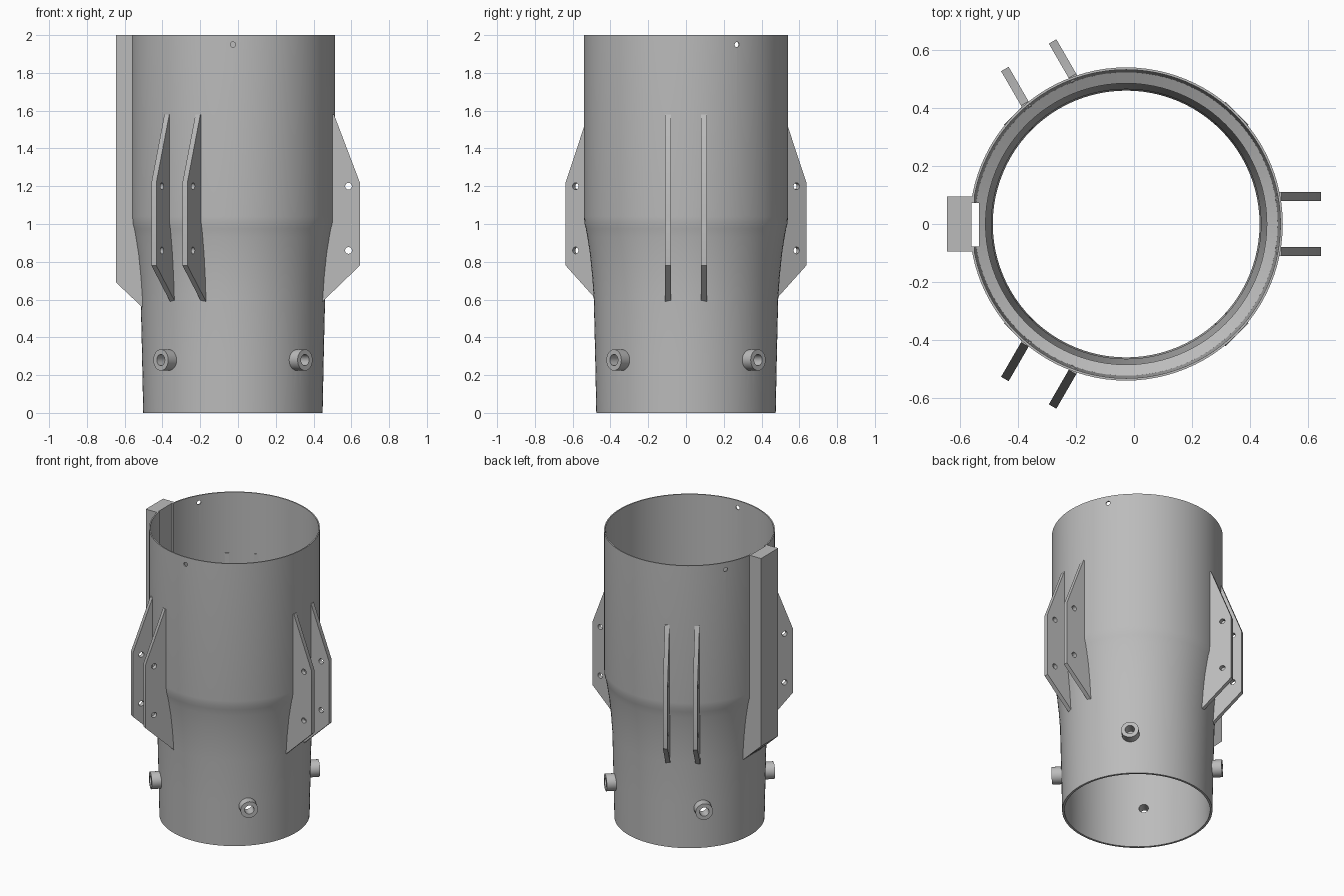
import bpy, bmesh, math
from mathutils import Matrix, Vector

cube = bpy.data.objects.get("Cube")
if cube:
    bpy.data.objects.remove(cube, do_unlink=True)

AXIS = Matrix.Translation((-0.027, 0, 0))   # tube axis, slightly off centre

metal = bpy.data.materials.new("grey_metal")
metal.use_nodes = True
GREY = (0.5, 0.5, 0.5, 1)
metal.diffuse_color = GREY
metal.node_tree.nodes["Principled BSDF"].inputs["Base Color"].default_value = GREY


def add_object(name, bm):
    bmesh.ops.remove_doubles(bm, verts=bm.verts, dist=1e-5)
    bmesh.ops.recalc_face_normals(bm, faces=bm.faces)
    mesh = bpy.data.meshes.new(name)
    bm.to_mesh(mesh)
    bm.free()
    mesh.materials.append(metal)
    obj = bpy.data.objects.new(name, mesh)
    bpy.context.collection.objects.link(obj)
    return obj


def turn(angle):
    return Matrix.Rotation(math.radians(angle), 4, "Z")


def lathe(name, profile, steps=96):
    """Revolve a closed (radius, z) profile about z."""
    bm = bmesh.new()
    verts = [bm.verts.new((r, 0, z)) for r, z in profile]
    edges = [bm.edges.new((a, b)) for a, b in zip(verts, verts[1:] + verts[:1])]
    bmesh.ops.spin(bm, geom=verts + edges, cent=(0, 0, 0), axis=(0, 0, 1),
                   angle=math.tau, steps=steps, use_merge=False)
    return add_object(name, bm)


def slab(name, outline, y, thickness):
    """Extrude an (x, z) outline along y, centred on y."""
    bm = bmesh.new()
    face = bm.faces.new([bm.verts.new((x, y - thickness / 2, z)) for x, z in outline])
    ext = bmesh.ops.extrude_face_region(bm, geom=[face])
    moved = [v for v in ext["geom"] if isinstance(v, bmesh.types.BMVert)]
    bmesh.ops.translate(bm, verts=moved, vec=(0, thickness, 0))
    return add_object(name, bm)


def rod(name, start, end, radius, segments=24):
    start, end = Vector(start), Vector(end)
    along = end - start
    bm = bmesh.new()
    place = Matrix.Translation((start + end) / 2) @ along.to_track_quat("Z", "Y").to_matrix().to_4x4()
    bmesh.ops.create_cone(bm, cap_ends=True, segments=segments, radius1=radius,
                          radius2=radius, depth=along.length, matrix=place)
    return add_object(name, bm)


def cut(obj, cutters):
    """Subtract the cutters from the object and delete them."""
    for c in cutters:
        c.hide_render = True
        mod = obj.modifiers.new("cut", "BOOLEAN")
        mod.operation, mod.solver, mod.object = "DIFFERENCE", "EXACT", c
    bpy.context.view_layer.update()
    graph = bpy.context.evaluated_depsgraph_get()
    mesh = bpy.data.meshes.new_from_object(obj.evaluated_get(graph))
    obj.modifiers.clear()
    obj.data = mesh
    for c in cutters:
        bpy.data.objects.remove(c, do_unlink=True)


def repeat(obj, angles):
    """Place the object at the first angle and copies at the others."""
    parts = [obj]
    for _ in angles[1:]:
        copy = obj.copy()
        bpy.context.collection.objects.link(copy)
        parts.append(copy)
    for part, angle in zip(parts, angles):
        part.matrix_world = AXIS @ turn(angle)
    return parts


def rail_slot():
    return slab("slot_cutter", [(-0.533, -0.1), (-0.508, -0.1), (-0.508, 2.1), (-0.533, 2.1)], -0.003, 0.15)


def radial(name, angle, z, inner, outer, radius):
    d = turn(angle) @ Vector((1, 0, 0))
    up = Vector((0, 0, z))
    return rod(name, d * inner + up, d * outer + up, radius)


parts = []
BOSS_ANGLES = [45, 135, 225, 315]
BOSS_Z = 0.28

# Stepped tube with a socket ledge inside
tube = lathe("tube", [
    (0.475, 0), (0.481, 0.3), (0.488, 0.6), (0.496, 0.72), (0.508, 0.84),
    (0.522, 0.93), (0.53, 0.975), (0.537, 1.0), (0.54, 1.04), (0.54, 2.0),
    (0.532, 2.0), (0.523, 0.99), (0.485, 0.97), (0.485, 0.93), (0.465, 0.55),
    (0.46, 0)])
holes = [radial("pin_cutter", a, 1.95, 0.4, 0.7, 0.014) for a in (30, 150, 270)]
holes += [radial("port_cutter", a, BOSS_Z, 0.3, 0.7, 0.03) for a in BOSS_ANGLES]
cut(tube, holes + [rail_slot()])
parts += repeat(tube, [0])

# Keyway housing on the right side
housing = slab("keyway_housing", [
    (-0.618, 0.69), (-0.618, 2.0), (-0.523, 2.0), (-0.52, 0.98),
    (-0.475, 0.7), (-0.47, 0.55)], 0, 0.19)
cut(housing, [rail_slot()])
parts += repeat(housing, [0])

# Three pairs of drilled bracket fins
for side in (-1, 1):
    fin = slab("bracket_fin", [
        (0.47, 0.585), (0.672, 0.78), (0.672, 1.22), (0.535, 1.58),
        (0.517, 1.58), (0.517, 1.0), (0.475, 0.8)], side * 0.095, 0.03)
    cut(fin, [rod("bolt_cutter", (0.612, -0.3, z), (0.612, 0.3, z), 0.018) for z in (0.86, 1.2)])
    parts += repeat(fin, [0, 120, 240])

# Four hollow bosses around the base
boss = radial("boss", 0, BOSS_Z, 0.472, 0.54, 0.056)
cut(boss, [radial("bore_cutter", 0, BOSS_Z, 0.3, 0.7, 0.03)])
parts += repeat(boss, BOSS_ANGLES)

# Smooth curved walls, keep edges sharp
bpy.ops.object.select_all(action="DESELECT")
for part in parts:
    part.select_set(True)
bpy.context.view_layer.objects.active = tube
bpy.ops.object.shade_smooth_by_angle(angle=math.radians(25))
